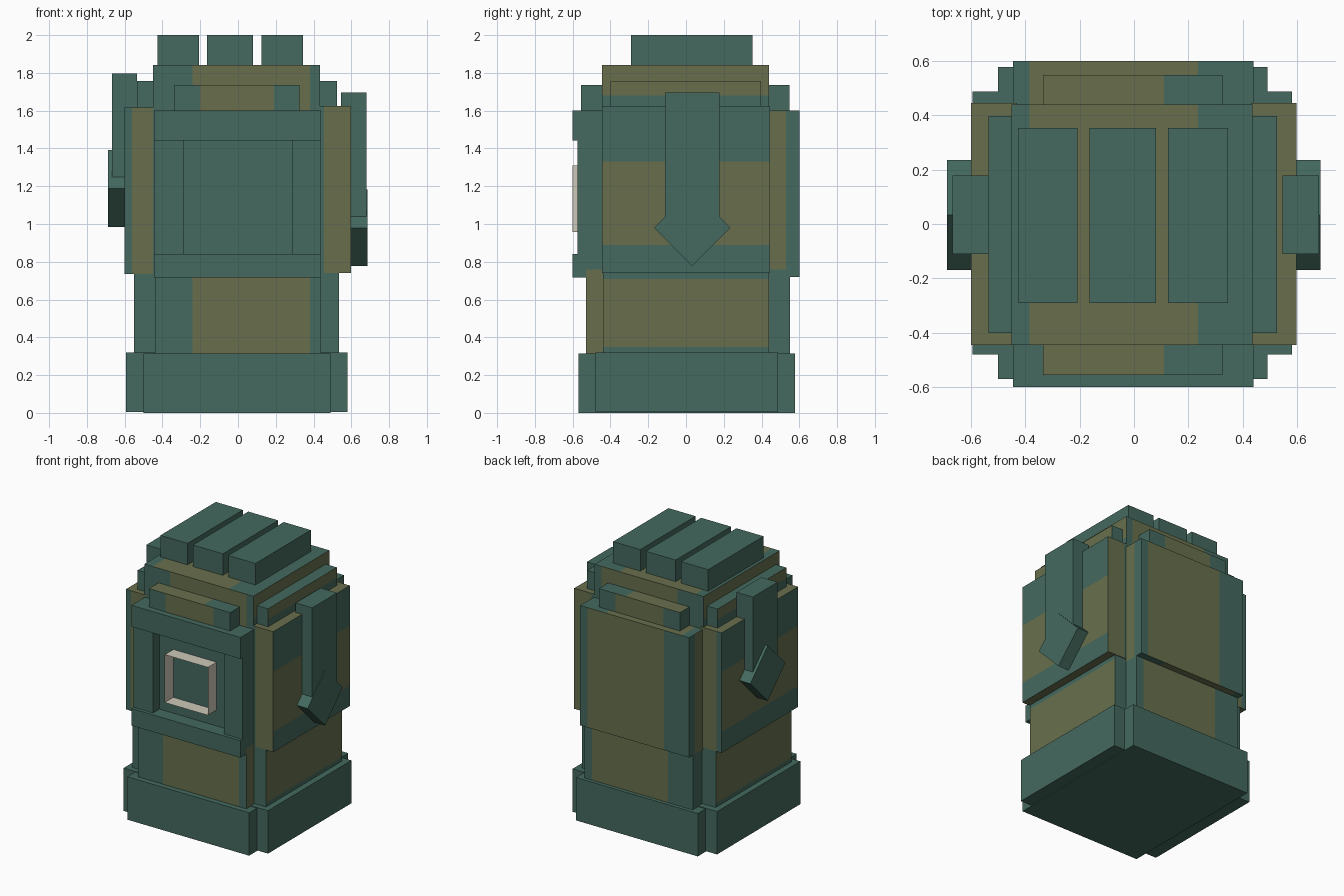
import bpy
import bmesh
from math import radians
from mathutils import Matrix, Vector

if "Cube" in bpy.data.objects:
    bpy.data.objects.remove(bpy.data.objects["Cube"], do_unlink=True)


def material(name, rgb):
    mat = bpy.data.materials.new(name)
    mat.use_nodes = True
    color = (*rgb, 1)
    mat.diffuse_color = color
    bsdf = mat.node_tree.nodes["Principled BSDF"]
    bsdf.inputs["Base Color"].default_value = color
    bsdf.inputs["Roughness"].default_value = 0.9
    return mat


GREEN = material("weathered green", (0.058, 0.144, 0.114))
OLIVE = material("olive moss", (0.138, 0.159, 0.074))
CREAM = material("pale cream", (0.610, 0.578, 0.479))


def finish(name, bm, mats):
    mesh = bpy.data.meshes.new(name)
    bm.to_mesh(mesh)
    bm.free()
    for mat in mats:
        mesh.materials.append(mat)
    obj = bpy.data.objects.new(name, mesh)
    bpy.context.collection.objects.link(obj)
    return obj


def box(name, x, y, z, ends=(), sides=(), caps=(), tilt=0):
    """Green block. Each olive band is (axis, low, high) and applies to
    ends (facing y), sides (facing x) or caps (facing z)."""
    bm = bmesh.new()
    bmesh.ops.create_cube(bm, size=1)
    center = Vector([sum(r) / 2 for r in (x, y, z)])
    size = [r[1] - r[0] for r in (x, y, z)]
    bmesh.ops.transform(bm, verts=bm.verts, matrix=Matrix.Translation(center)
                        @ Matrix.Rotation(radians(tilt), 4, "X")
                        @ Matrix.Diagonal((*size, 1)))
    bands = (sides, ends, caps)
    # Split faces along the edges of the bands
    for axis, low, high in {b for group in bands for b in group}:
        normal = Vector([axis == i for i in range(3)])
        for level in (low, high):
            geom = bm.verts[:] + bm.edges[:] + bm.faces[:]
            bmesh.ops.bisect_plane(bm, geom=geom, plane_co=normal * level,
                                   plane_no=normal)
    bm.normal_update()
    for face in bm.faces:
        facing = max(range(3), key=lambda i: abs(face.normal[i]))
        mid = face.calc_center_median()
        face.material_index = int(any(lo < mid[a] < hi for a, lo, hi in bands[facing]))
    return finish(name, bm, (GREEN, OLIVE))


X, Y, Z = range(3)
WIDE = (X, -0.24, 0.38)
TOP = (X, -0.385, 0.235)
INNER = (-0.445, 0.44)
SQUARE = (-0.44, 0.44)

# Foot: two crossed slabs
box("base_long", (-0.5, 0.49), (-0.57, 0.577), (0, 0.315))
box("base_wide", (-0.593, 0.58), (-0.48, 0.487), (0.005, 0.32))

# Waist: two crossed slabs
box("waist_long", SQUARE, (-0.53, 0.55), (0.3, 0.76), ends=[WIDE],
    sides=[(Y, -0.55, -0.4)])
box("waist_wide", (-0.55, 0.535), SQUARE, (0.3, 0.76), sides=[(Z, 0.35, 0.71)])

# Central block with the top step
box("core", (-0.45, 0.435), (-0.444, 0.439), (0.7, 1.842), ends=[WIDE],
    sides=[(Z, 1.68, 1.9)], caps=[TOP])

# Side and back plates
SIDE_BANDS = [(Z, 0.89, 1.33)]
box("left_plate", (0.43, 0.597), (-0.444, 0.444), (0.74, 1.625),
    ends=[(X, 0.455, 0.7)], sides=SIDE_BANDS, caps=[(X, 0.4, 0.7)])
box("right_plate", (-0.6, -0.43), (-0.444, 0.444), (0.735, 1.617),
    ends=[(X, -0.56, -0.4)], sides=SIDE_BANDS, caps=[(X, -0.7, -0.4)])
box("back_plate", INNER, (0.43, 0.6), (0.72, 1.6), ends=[WIDE],
    sides=[(Y, 0.4, 0.53)], caps=[TOP])

# Front frame around a recessed panel
box("front_panel", (-0.43, 0.43), (-0.5, -0.4), (0.75, 1.58))
box("frame_top", INNER, (-0.6, -0.43), (1.443, 1.6))
box("frame_bottom", INNER, (-0.6, -0.43), (0.717, 0.842))
box("frame_right_post", (-0.445, -0.288), (-0.575, -0.43), (0.82, 1.46))
box("frame_left_post", (0.288, 0.44), (-0.575, -0.43), (0.82, 1.46))

# Shoulder steps
box("shoulder_long", (-0.335, 0.325), (-0.555, 0.548), (1.55, 1.735),
    ends=[(X, -0.2, 0.19)], caps=[(X, -0.4, 0.11)])
box("shoulder_wide", (-0.535, 0.525), (-0.4, 0.397), (1.55, 1.757),
    sides=[(Z, 1.68, 1.8)])

# Three ridges on the head
for name, x in (("right", (-0.427, -0.207)), ("middle", (-0.163, 0.08)),
                ("left", (0.125, 0.345))):
    box(name + "_ridge", x, (-0.29, 0.352), (1.82, 2.0))

# Arms, each ending in a tilted square hand
for name, arm_x, hand_x, top, hand_z in (
        ("left", (0.545, 0.68), (0.55, 0.685), 1.695, 0.98),
        ("right", (-0.668, -0.535), (-0.688, -0.55), 1.797, 1.188)):
    box(name + "_arm", arm_x, (-0.11, 0.178), (hand_z, top))
    half = 0.1435
    box(name + "_hand", hand_x, (0.033 - half, 0.033 + half),
        (hand_z - half, hand_z + half), tilt=45)

# Square ring emblem on the front panel
bm = bmesh.new()
corners = [bm.verts.new((x, -0.6, z)) for x, z in
           ((-0.175, 0.958), (0.175, 0.958), (0.175, 1.31), (-0.175, 1.31))]
center_face = bm.faces.new(corners)
bmesh.ops.inset_region(bm, faces=[center_face], thickness=0.107, use_boundary=True)
bmesh.ops.delete(bm, geom=[center_face], context="FACES")
ring = bmesh.ops.extrude_face_region(bm, geom=bm.faces[:], use_keep_orig=True)
moved = [v for v in ring["geom"] if isinstance(v, bmesh.types.BMVert)]
bmesh.ops.translate(bm, verts=moved, vec=(0, 0.11, 0))
bmesh.ops.recalc_face_normals(bm, faces=bm.faces[:])
finish("ring_emblem", bm, (CREAM,))
